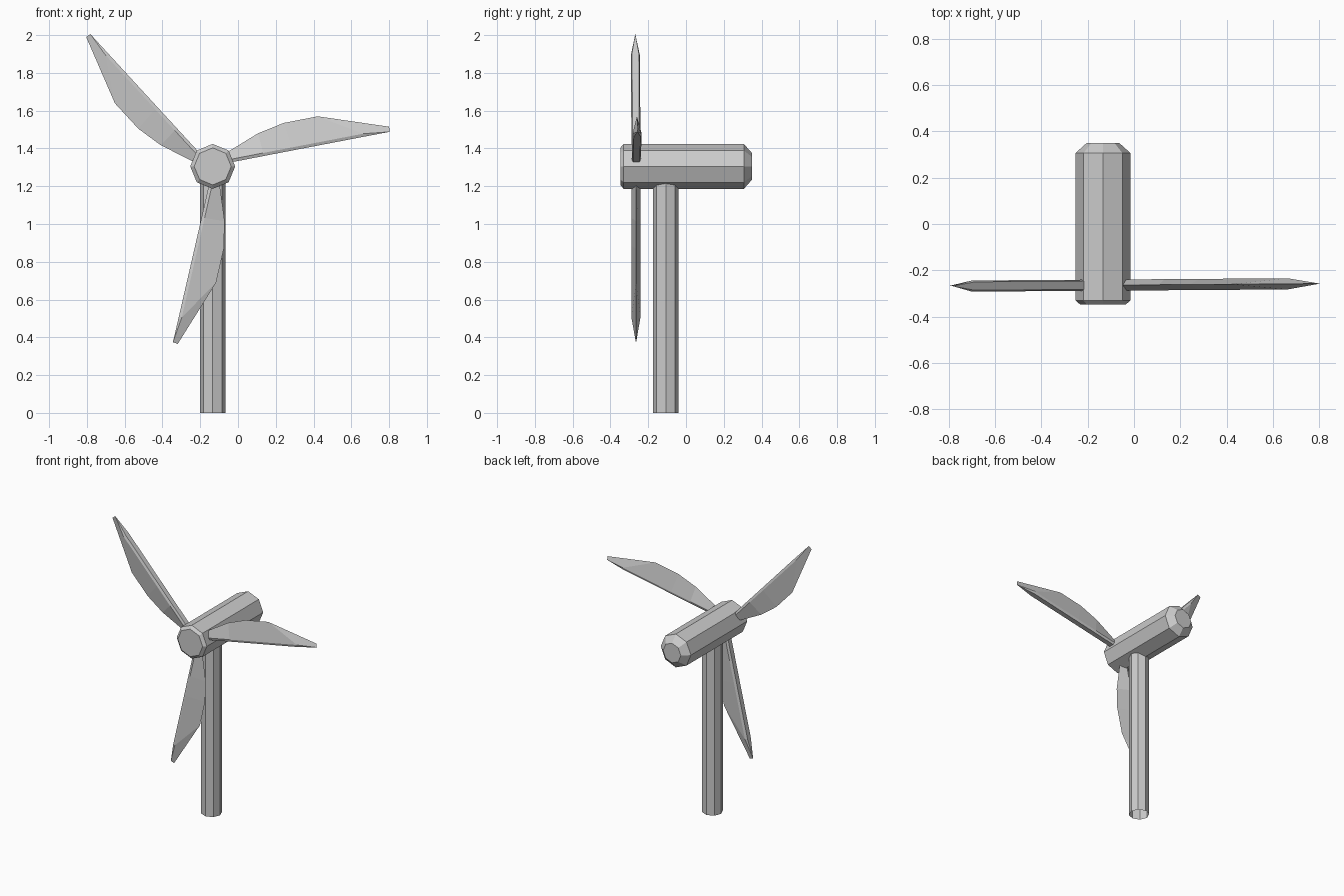
import bpy, bmesh
from math import pi, sin, cos, radians

if "Cube" in bpy.data.objects:
    bpy.data.objects.remove(bpy.data.objects["Cube"])

HUB_X, HUB_Z = -0.134, 1.305


def make_object(name, verts, faces):
    mesh = bpy.data.meshes.new(name)
    mesh.from_pydata(verts, [], faces)
    bm = bmesh.new()
    bm.from_mesh(mesh)
    bmesh.ops.remove_doubles(bm, verts=bm.verts, dist=1e-5)
    bmesh.ops.recalc_face_normals(bm, faces=bm.faces)
    bm.to_mesh(mesh)
    bm.free()
    obj = bpy.data.objects.new(name, mesh)
    bpy.context.collection.objects.link(obj)
    return obj


def loft(name, rings, cap_start=True, cap_end=True):
    """Skin a list of closed rings that share a vertex count."""
    n = len(rings[0])
    verts = [v for ring in rings for v in ring]
    faces = [(r * n + i, r * n + (i + 1) % n,
              (r + 1) * n + (i + 1) % n, (r + 1) * n + i)
             for r in range(len(rings) - 1) for i in range(n)]
    if cap_start:
        faces.append(tuple(range(n)))
    if cap_end:
        faces.append(tuple(range(len(verts) - n, len(verts))))
    return make_object(name, verts, faces)


def octagon(radius):
    return [(radius * cos(i * pi / 4), radius * sin(i * pi / 4)) for i in range(8)]


# Nacelle: octagonal barrel with chamfered ends
profile = [(-0.348, 0.098), (-0.33, 0.119), (0.306, 0.119), (0.35, 0.07)]
loft("nacelle", [[(HUB_X + a, y, HUB_Z + b) for a, b in octagon(r)] for y, r in profile])

# Tower: octagonal post, open at the foot, running into the nacelle
loft("tower", [[(HUB_X + a, -0.107 + b, z) for a, b in octagon(0.068)]
               for z in (0, 1.25)], cap_start=False)

# Blade stations: leading edge x, z; trailing edge x, z; thickness scale
stations = [
    (0.055, 0.055, 0.055, 0.013, 1),
    (0.085, 0.080, 0.095, 0.021, 1),
    (0.240, 0.175, 0.270, 0.055, 1),
    (0.376, 0.230, 0.420, 0.084, 1),
    (0.556, 0.265, 0.800, 0.157, 1),
    (0.934, 0.210, 0.937, 0.183, 0),
]


def blade(name, degrees):
    c, s = cos(radians(degrees)), sin(radians(degrees))
    rings = []
    for lx, lz, tx, tz, t in stations:
        # sharp leading edge, thick spine, blunt bevelled trailing edge
        sx, sz = tx - 0.003 * t, tz + 0.016 * t
        section = [(lx, 0, lz), (sx, -0.024 * t, sz), (tx, -0.018 * t, tz),
                   (tx, 0.018 * t, tz), (sx, 0.024 * t, sz)]
        ring = []
        for x, y, z in section:
            dx, dz = x * c - z * s, x * s + z * c
            ring.append((HUB_X + dx, -0.264 + y + 0.007 * dx, HUB_Z + dz))
        rings.append(ring)
    return loft(name, rings, cap_end=False)


# Three blades around the hub
for i, angle in enumerate((0, 121.7, 246.2)):
    blade(f"blade_{i + 1}", angle)
